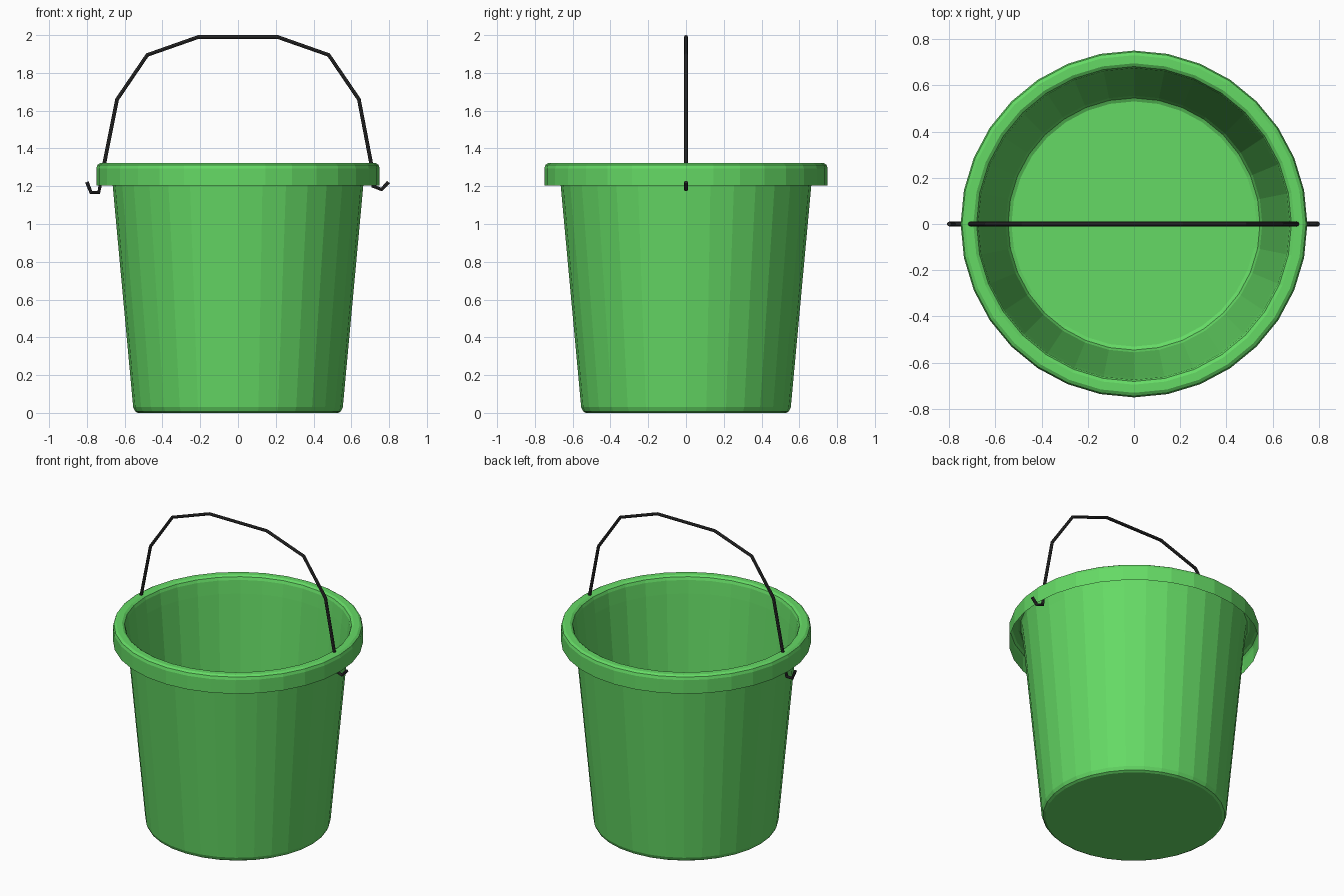
import bpy, bmesh, math

if "Cube" in bpy.data.objects:
    bpy.data.objects.remove(bpy.data.objects["Cube"])


def material(name, rgb):
    m = bpy.data.materials.new(name)
    m.diffuse_color = (*rgb, 1)
    m.use_nodes = True
    m.node_tree.nodes["Principled BSDF"].inputs["Base Color"].default_value = m.diffuse_color
    return m


green = material("green_plastic", (0.13, 0.70, 0.13))
dark = material("dark_wire", (0.03, 0.03, 0.03))

# Bucket: one thin sheet turned from a profile (floor, wall, folded rim lip)
SIDES = 32
profile = [(0.53, 0.0), (0.545, 0.008), (0.555, 0.03), (0.664, 1.21),
           (0.674, 1.295), (0.681, 1.313), (0.695, 1.322),
           (0.73, 1.322), (0.744, 1.313), (0.75, 1.295), (0.75, 1.205)]
bm = bmesh.new()
rings = [[bm.verts.new((r * math.cos(2 * math.pi * i / SIDES),
                        r * math.sin(2 * math.pi * i / SIDES), z))
          for i in range(SIDES)] for r, z in profile]
bm.faces.new(rings[0][::-1])
for low, high in zip(rings, rings[1:]):
    for i in range(SIDES):
        j = (i + 1) % SIDES
        bm.faces.new((low[i], low[j], high[j], high[i]))
mesh = bpy.data.meshes.new("bucket")
bm.to_mesh(mesh)
bm.free()
mesh.materials.append(green)
bucket = bpy.data.objects.new("bucket", mesh)
bpy.context.collection.objects.link(bucket)

# Wire handle: symmetric bow with a differently bent hook at each end
bow = [(0.64, 1.66), (0.48, 1.895), (0.21, 1.99)]
left_hook = [(-0.80, 1.222), (-0.778, 1.167), (-0.737, 1.167)]
right_hook = [(0.715, 1.20), (0.76, 1.183), (0.797, 1.222)]
path = (left_hook + [(-0.708, 1.32)] + [(-x, z) for x, z in bow]
        + bow[::-1] + [(0.705, 1.32)] + right_hook)
curve = bpy.data.curves.new("wire_handle", 'CURVE')
curve.dimensions = '3D'
curve.bevel_depth = 0.01
curve.bevel_resolution = 2
curve.use_fill_caps = True
spline = curve.splines.new('POLY')
spline.points.add(len(path) - 1)
for p, (x, z) in zip(spline.points, path):
    p.co = (x, 0, z, 1)
curve.materials.append(dark)
handle = bpy.data.objects.new("wire_handle", curve)
bpy.context.collection.objects.link(handle)
bpy.context.view_layer.objects.active = handle
handle.select_set(True)
bpy.ops.object.convert(target='MESH')
bpy.ops.object.shade_flat()
